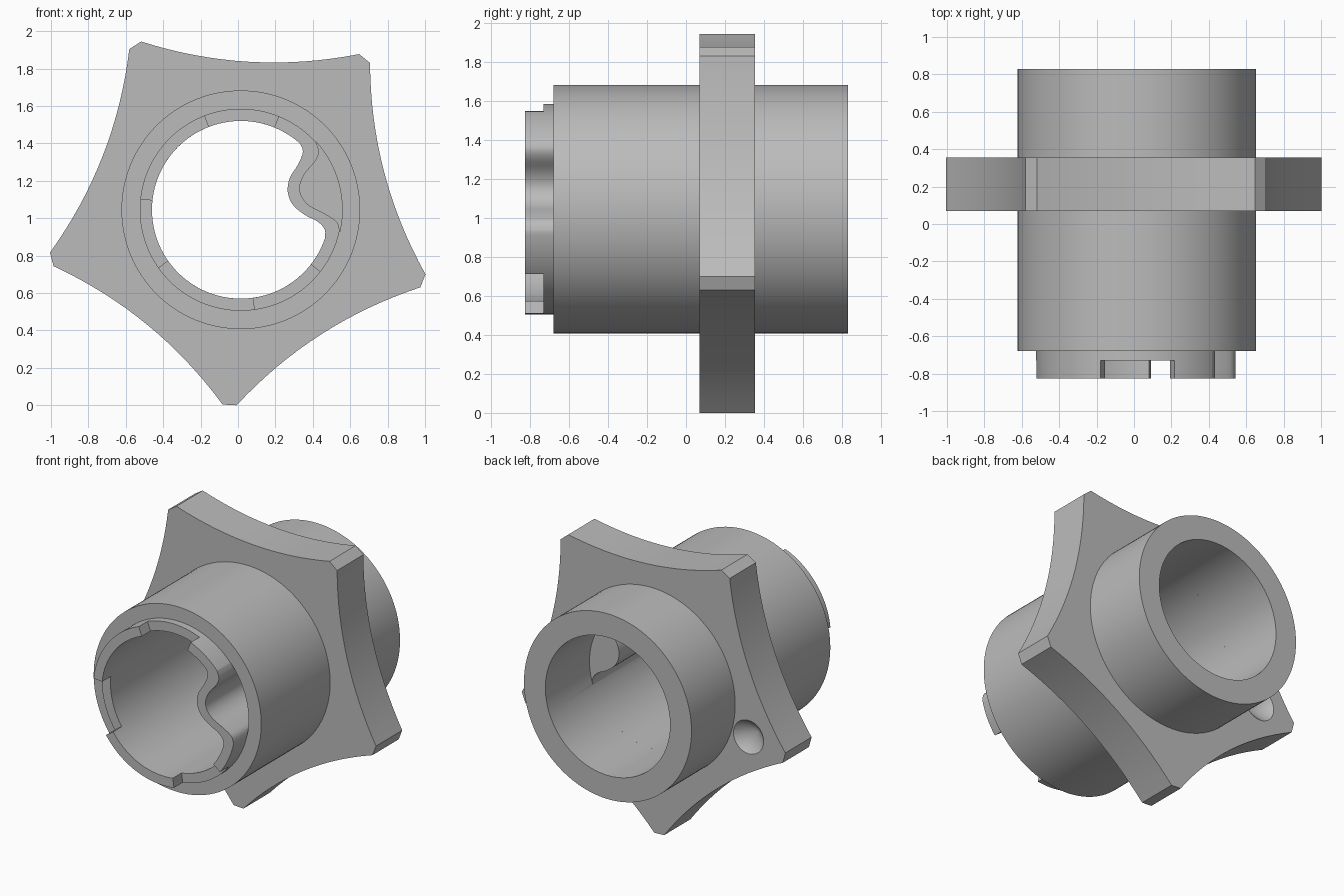
import bpy, bmesh
from math import sin, cos, pi, radians, atan2, hypot
from mathutils import Vector

cube = bpy.data.objects.get("Cube")
if cube:
    bpy.data.objects.remove(cube)

AX, AZ = 0.015, 1.045          # tube axis
BORE, LIP, OUTER = 0.475, 0.54, 0.638
FLANGE_FRONT, FLANGE_BACK = 0.07, 0.355

grey = bpy.data.materials.new("plain grey")
grey.use_nodes = True
grey.diffuse_color = (0.5, 0.5, 0.5, 1)
grey.node_tree.nodes["Principled BSDF"].inputs["Base Color"].default_value = (0.5, 0.5, 0.5, 1)


def arc(r, a0, a1, n):
    return [(r * cos(a0 + (a1 - a0) * i / n), r * sin(a0 + (a1 - a0) * i / n)) for i in range(n + 1)]


def circle(r, n=128):
    return arc(r, 0, 2 * pi, n)[:-1]


def smooth_path(pts, steps=4):
    """Catmull-Rom curve through the points."""
    p = [Vector(q) for q in [pts[0]] + pts + [pts[-1]]]
    out = []
    for a, b, c, d in zip(p, p[1:], p[2:], p[3:]):
        for i in range(steps):
            t = i / steps
            q = 0.5 * (2 * b + (c - a) * t + (2 * a - 5 * b + 4 * c - d) * t * t
                       + (3 * b - a - 3 * c + d) * t ** 3)
            out.append((q.x, q.y))
    return out + [pts[-1]]


def finish(name, bm):
    bmesh.ops.recalc_face_normals(bm, faces=bm.faces)
    mesh = bpy.data.meshes.new(name)
    bm.to_mesh(mesh)
    bm.free()
    mesh.materials.append(grey)
    obj = bpy.data.objects.new(name, mesh)
    bpy.context.collection.objects.link(obj)
    return obj


def prism(name, outline, y0, y1):
    bm = bmesh.new()
    face = bm.faces.new([bm.verts.new((AX + x, y0, AZ + z)) for x, z in outline])
    ext = bmesh.ops.extrude_face_region(bm, geom=[face])["geom"]
    bmesh.ops.translate(bm, vec=(0, y1 - y0, 0),
                        verts=[v for v in ext if isinstance(v, bmesh.types.BMVert)])
    return finish(name, bm)


def combine(obj, tool, operation="DIFFERENCE"):
    mod = obj.modifiers.new("combine", "BOOLEAN")
    mod.operation, mod.solver, mod.object = operation, "EXACT", tool
    bpy.context.view_layer.objects.active = obj
    bpy.ops.object.modifier_apply(modifier=mod.name)
    bpy.data.objects.remove(tool)


def shade(obj):
    bpy.ops.object.select_all(action="DESELECT")
    obj.select_set(True)
    bpy.context.view_layer.objects.active = obj
    bpy.ops.object.shade_smooth_by_angle(angle=radians(25))


# Inner and outer faces of the wavy key wall
key_inner = smooth_path([(.315, .356), (.332, .31), (.305, .24), (.262, .171), (.251, .096),
                         (.278, .027), (.342, -.027), (.412, -.064), (.449, -.107), (.449, -.155)])
key_outer = smooth_path([(.402, .362), (.417, .31), (.398, .26), (.342, .193), (.316, .128),
                         (.326, .07), (.369, .021), (.449, -.021), (.513, -.064), (.529, -.115)])


def ends(path):
    return atan2(path[0][1], path[0][0]), atan2(path[-1][1], path[-1][0])


# Tube with front lip
tube = prism("tube", circle(OUTER), -0.68, 0.83)
combine(tube, prism("lip", circle(LIP), -0.825, -0.5), "UNION")

# Bore: keyed in front, plain round behind
top, low = ends(key_inner)
keyed = key_inner[::-1] + arc(BORE, top, low + 2 * pi, 100)[1:-1]
combine(tube, prism("keyed_bore", keyed, -1, 0.4))
combine(tube, prism("round_bore", circle(BORE), 0.35, 1))

# Pocket behind the key wall
top, low = ends(key_outer)
pocket = key_outer + arc(LIP + 0.002, low, top, 24)
combine(tube, prism("pocket", pocket, -1, FLANGE_FRONT))

# Three gaps in the lip
for a0, a1 in ((68, 111), (174, 215), (278, 322)):
    a0, a1 = radians(a0), radians(a1)
    combine(tube, prism("lip_gap", arc(0.4, a0, a1, 8) + arc(0.7, a1, a0, 8), -0.9, -0.73))
shade(tube)

# Five-pointed flange with hollow sides and blunt tips
TIP, HALF, SAG = 1.045, 0.0375, 0.075
outline = []
for k in range(5):
    a = radians(-93.3 + 72 * k)
    b = a + radians(72)
    start = Vector((TIP * cos(a) - HALF * sin(a), TIP * sin(a) + HALF * cos(a)))
    end = Vector((TIP * cos(b) + HALF * sin(b), TIP * sin(b) - HALF * cos(b)))
    inward = -(start + end).normalized()
    for i in range(17):
        t = i / 16
        q = start.lerp(end, t) + inward * SAG * 4 * t * (1 - t)
        outline.append((q.x, q.y))
flange = prism("star_flange", outline, FLANGE_FRONT, FLANGE_BACK)
combine(flange, prism("flange_hole", circle(0.6), -0.2, 0.6))

# Conical dimple in the back of one arm
a = radians(194.7)
bm = bmesh.new()
rim = [bm.verts.new((AX + 0.765 * cos(a) + x * 1.1, FLANGE_BACK + 0.01, AZ + 0.765 * sin(a) + z * 1.1))
       for x, z in circle(0.115, 32)]
apex = bm.verts.new((AX + 0.765 * cos(a), FLANGE_BACK - 0.1, AZ + 0.765 * sin(a)))
bm.faces.new(rim)
for i, v in enumerate(rim):
    bm.faces.new((v, rim[i - 1], apex))
combine(flange, finish("dimple", bm))
shade(flange)
